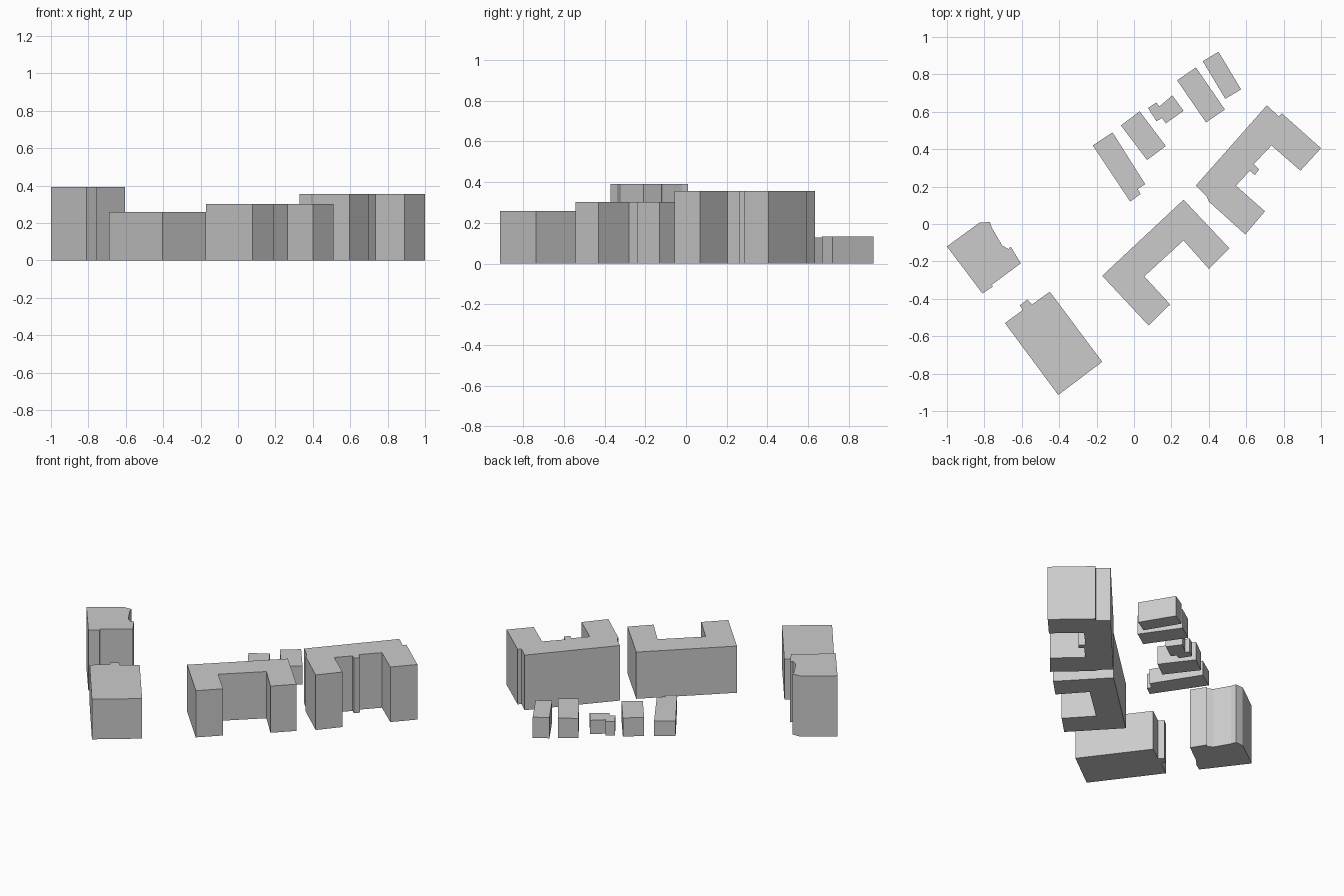
import bpy, bmesh
from math import radians, cos, sin

if "Cube" in bpy.data.objects:
    bpy.data.objects.remove(bpy.data.objects["Cube"])


def building(name, outline, height):
    """Extrude a ground plan straight up into a flat-roofed block."""
    bm = bmesh.new()
    base = bm.faces.new([bm.verts.new((x, y, 0)) for x, y in outline])
    top = bmesh.ops.extrude_face_region(bm, geom=[base], use_keep_orig=True)
    verts = [v for v in top["geom"] if isinstance(v, bmesh.types.BMVert)]
    bmesh.ops.translate(bm, verts=verts, vec=(0, 0, height))
    bmesh.ops.recalc_face_normals(bm, faces=bm.faces)
    mesh = bpy.data.meshes.new(name)
    bm.to_mesh(mesh)
    bm.free()
    obj = bpy.data.objects.new(name, mesh)
    bpy.context.collection.objects.link(obj)
    return obj


def rectangle(cx, cy, length, width, degrees):
    """Ground plan of a turned rectangle."""
    c, s = cos(radians(degrees)), sin(radians(degrees))
    corners = [(-1, -1), (1, -1), (1, 1), (-1, 1)]
    return [(cx + i * length / 2 * c - j * width / 2 * s,
             cy + i * length / 2 * s + j * width / 2 * c) for i, j in corners]


# Tall block at the far left, with a stepped east side
building("west_tower", [
    (-1, -.12), (-.825, .008), (-.77, .01), (-.76, -.02), (-.705, -.115),
    (-.67, -.135), (-.66, -.12), (-.605, -.21), (-.76, -.325),
    (-.755, -.335), (-.81, -.372)], .392)

# Broad hall at the front left, with a small porch
building("front_hall", [
    (-.69, -.53), (-.595, -.46), (-.61, -.435), (-.57, -.403), (-.545, -.43),
    (-.45, -.362), (-.17, -.737), (-.405, -.914)], .259)

# Two U-shaped apartment blocks
building("middle_u_block", [
    (-.17, -.277), (.265, .13), (.51, -.13), (.40, -.24), (.265, -.088),
    (.055, -.28), (.193, -.43), (.078, -.543)], .302)
building("east_u_block", [
    (.33, .205), (.71, .634), (.775, .575), (.79, .592), (1, .405),
    (.89, .285), (.735, .42), (.64, .32), (.67, .292), (.645, .262),
    (.62, .285), (.545, .205), (.70, .068), (.595, -.056),
    (.40, .12), (.39, .145)], .356)

# Row of small houses at the back
building("long_house", [
    (-.22, .42), (-.115, .49), (.06, .213), (.02, .187), (.035, .16),
    (-.02, .12)], .097)
building("notched_house", [
    (.075, .62), (.12, .65), (.135, .628), (.205, .688), (.265, .605),
    (.17, .538), (.15, .567), (.12, .55)], .09)
for name, plan, height in (
        ("back_house_west", (.05, .472, .232, .125, -53), .12),
        ("back_house_middle", (.358, .69, .273, .122, -55.5), .127),
        ("back_house_east", (.47, .795, .235, .098, -59), .134)):
    building(name, rectangle(*plan), height)
